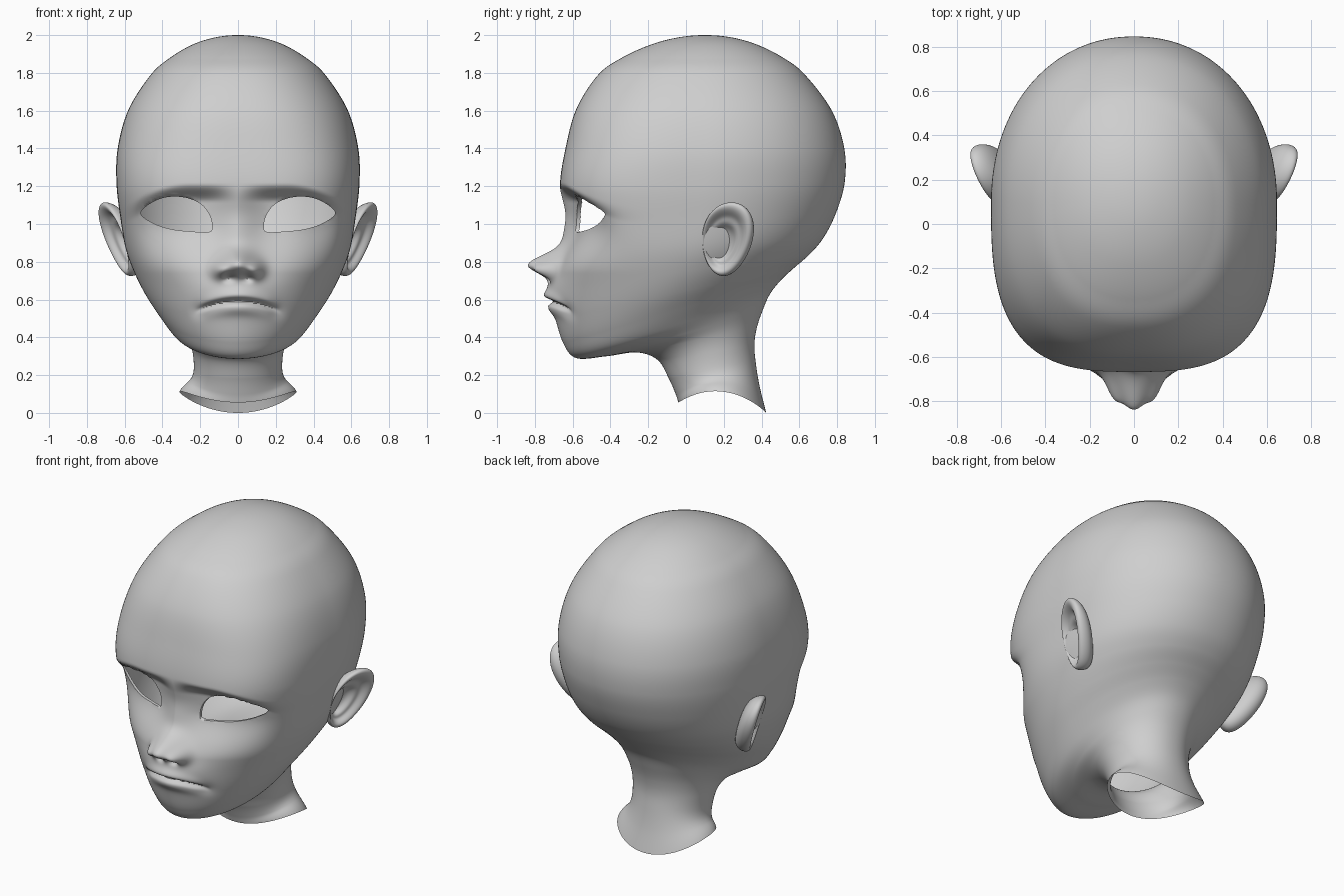
import bpy, bmesh, math
from mathutils import Vector
from mathutils.geometry import intersect_point_line

cube = bpy.data.objects.get("Cube")
if cube:
    bpy.data.objects.remove(cube)

GREY = (0.62, 0.62, 0.62, 1)
skin = bpy.data.materials.new("plain_grey")
skin.use_nodes = True
skin.diffuse_color = GREY
skin.node_tree.nodes["Principled BSDF"].inputs["Base Color"].default_value = GREY


def finish(bm, name):
    mesh = bpy.data.meshes.new(name)
    bm.to_mesh(mesh)
    bm.free()
    mesh.materials.append(skin)
    mesh.shade_smooth()
    obj = bpy.data.objects.new(name, mesh)
    bpy.context.collection.objects.link(obj)
    return obj


def spline(p0, p1, p2, p3, t):
    return [0.5 * (2 * b + (c - a) * t + (2 * a - 5 * b + 4 * c - d) * t * t
                   + (3 * b - a - 3 * c + d) * t ** 3)
            for a, b, c, d in zip(p0, p1, p2, p3)]


def step(a, b, v):
    t = max(0, min(1, (v - a) / (b - a)))
    return t * t * (3 - 2 * t)


def bump(u, su, v, sv):
    return math.exp(-(u / su) ** 2 - (v / sv) ** 2)


# Tilted head rings: front y, front z, back y, back z, half width, front squareness
RINGS = [
    (.10, 2.0, .10, 2.0, 0, 2), (-.04, 1.988, .24, 1.988, .12, 2),
    (-.185, 1.95, .375, 1.95, .24, 2.1), (-.34, 1.88, .515, 1.88, .36, 2.2),
    (-.465, 1.79, .63, 1.79, .462, 2.3), (-.58, 1.61, .772, 1.6, .58, 2.5),
    (-.638, 1.4, .838, 1.4, .637, 2.8), (-.668, 1.2, .84, 1.22, .643, 3),
    (-.655, 1.0, .795, 1.06, .622, 2.8), (-.67, .82, .73, .93, .595, 2.4),
    (-.69, .66, .655, .84, .55, 2.05), (-.685, .5, .575, .77, .49, 1.9),
    (-.65, .37, .505, .705, .42, 1.9), (-.58, .29, .445, .63, .355, 1.95),
    (-.42, .30, .405, .54, .3, 2), (-.26, .32, .375, .45, .262, 2),
    (-.15, .28, .362, .36, .24, 2), (-.09, .18, .37, .26, .235, 2),
    (-.055, .1, .39, .14, .26, 2), (-.04, .055, .425, 0, .31, 2),
]


def face_relief(x, z):
    """Forward offset of the face: sockets, nose, mouth."""
    a = abs(x)
    socket = math.exp(-((a - .3) / .24) ** 4)
    brow = z + max(0, a - .25) ** 2
    f = -.085 * socket * step(1.215, 1.115, brow) * step(.74, 1.0, z)
    f -= .012 * bump(x, .12, z - 1.06, .08)
    # nose tip, wings and nostrils
    f += .158 * bump(x, .085, z - .785, .07 if z > .785 else .06)
    f += .07 * bump(a - .092, .045, z - .755, .045)
    f -= .035 * bump(a - .05, .028, z - .715, .02)
    # muzzle, lips and mouth slit
    f += .045 * bump(x, .18, z - .63, .1)
    slit = z - (.592 - 1.05 * x * x)
    reach = step(.235, .15, a)
    f += reach * (.016 * bump(x, .2, slit - .03, .03) + .014 * bump(x, .13, slit + .045, .03)
                  - .034 * math.exp(-(slit / .015) ** 2))
    f -= .012 * bump(a - .21, .04, z - .54, .04)
    return f


# Head and neck shell
COLS, SUB = 240, 20
bm = bmesh.new()
first, last = RINGS[1], RINGS[-1]
before = (first[2], first[3], first[0], first[1], -first[4], 2)
after = [2 * p - q for p, q in zip(last, RINGS[-2])]
ctrl = [before] + RINGS + [after]
rows = []
spans = len(RINGS) - 1
for i in range(spans * SUB + 1):
    k = min(i // SUB, spans - 1)
    fy, fz, by, bz, w, nf = spline(*ctrl[k:k + 4], i / SUB - k)
    lift = .085 * step(spans - 2.2, spans, i / SUB)
    row = []
    for j in range(COLS):
        phi = 2 * math.pi * j / COLS
        th = phi - .45 * math.sin(phi)
        s, c = math.sin(th), math.cos(th)
        n = nf if c > 0 else 2.1
        r = (abs(s) ** n + abs(c) ** n) ** (-1 / n)
        s, c = s * r, c * r
        x = w * s
        y = (fy + by) / 2 + (fy - by) / 2 * c
        z = (fz + bz) / 2 + (fz - bz) / 2 * c + lift * s * s
        if c > 0:
            y -= face_relief(x, z) * step(0, .25, c)
        row.append(bm.verts.new((x, y, z)))
    rows.append(row)
for top, low in zip(rows, rows[1:]):
    for j in range(COLS):
        m = (j + 1) % COLS
        bm.faces.new((top[j], low[j], low[m], top[m]))
bmesh.ops.remove_doubles(bm, verts=rows[0], dist=1e-5)

# Almond eye openings
EYE = [(.137, .975), (.147, 1.04), (.19, 1.1), (.26, 1.135), (.35, 1.145), (.44, 1.122),
       (.515, 1.06), (.45, 1.005), (.35, .972), (.24, .96), (.16, .957)]
outline = []
for i in range(len(EYE)):
    pts = [EYE[(i + d) % len(EYE)] for d in (-1, 0, 1, 2)]
    outline += [Vector(spline(*pts, t / 6)) for t in range(6)]
edges = list(zip(outline, outline[1:] + outline[:1]))


def inside(p):
    hit = False
    for a, b in edges:
        if (a.y > p.y) != (b.y > p.y) and p.x < a.x + (p.y - a.y) * (b.x - a.x) / (b.y - a.y):
            hit = not hit
    return hit


def nearest(p):
    best = None
    for a, b in edges:
        q, t = intersect_point_line(p, a, b)
        q = a.lerp(b, max(0, min(1, t))).to_2d()
        if best is None or (q - p).length < (best - p).length:
            best = q
    return best


holes = []
for f in bm.faces:
    p = f.calc_center_median()
    if p.y < -.2 and .9 < p.z < 1.2 and .1 < abs(p.x) < .55 and inside(Vector((abs(p.x), p.z))):
        holes.append(f)
bmesh.ops.delete(bm, geom=holes, context='FACES')
rim = [e for e in bm.edges if e.is_boundary and e.verts[0].co.z > .8]
for v in {v for e in rim for v in e.verts}:
    side = 1 if v.co.x > 0 else -1
    q = nearest(Vector((abs(v.co.x), v.co.z)))
    v.co.x, v.co.z = side * q.x, q.y

# Thin eyelid edge turned into the head
lid = bmesh.ops.extrude_edge_only(bm, edges=rim)["geom"]
for v in lid:
    if isinstance(v, bmesh.types.BMVert):
        v.co.y += .02
head = finish(bm, "head_and_neck")
bpy.context.view_layer.objects.active = head
head.select_set(True)
bpy.ops.object.shade_smooth_by_angle(angle=math.radians(50))

# Ears: rings from the back of the shell, over the helix, into the concha
EAR = [(.35, -.09), (.7, -.08), (.93, -.045), (1, -.005), (.97, .02), (.86, .027),
       (.74, .01), (.64, -.012), (.5, -.01), (.38, -.045), (.2, -.055)]
SEGS = 24
bm = bmesh.new()
loops = []
for rho, h in EAR:
    loop = []
    for j in range(SEGS):
        phi = 2 * math.pi * j / SEGS
        s, c = math.sin(phi), math.cos(phi)
        y = .22 + rho * ((.132 + .022 * s) * c + .022 * s) - .06 * (1 - rho)
        z = .92 + rho * .2 * s - .03 * (1 - rho)
        x = .585 + .42 * (y - .1) + .3 * (z - .92)
        loop.append(bm.verts.new((x + .91 * h, y - .42 * h, z)))
    loops.append(loop)
for a, b in zip(loops, loops[1:]):
    for j in range(SEGS):
        m = (j + 1) % SEGS
        bm.faces.new((a[j], a[m], b[m], b[j]))
bm.faces.new(loops[0])
bm.faces.new(loops[-1])
bmesh.ops.recalc_face_normals(bm, faces=bm.faces)
ears = finish(bm, "ears")
ears.modifiers.new("Mirror", 'MIRROR')
ears.modifiers.new("Smooth", 'SUBSURF').levels = 2
